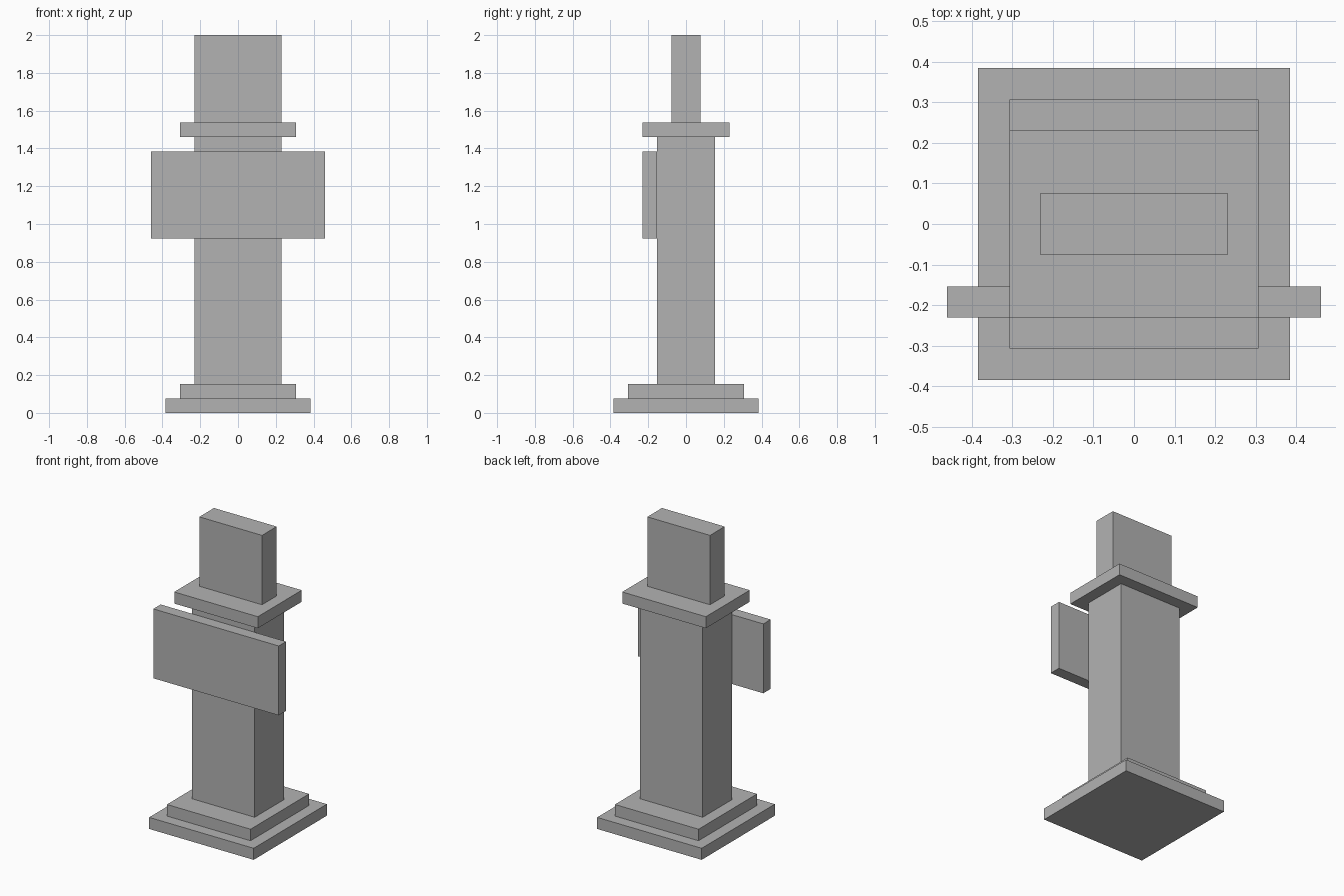
import bpy
import bmesh
from mathutils import Matrix, Vector

default_cube = bpy.data.objects.get("Cube")
if default_cube:
    bpy.data.objects.remove(default_cube, do_unlink=True)

# One stone colour for every part
stone = bpy.data.materials.new("stone grey")
stone.use_nodes = True
grey = (0.45, 0.45, 0.45, 1)
stone.diffuse_color = grey
stone.node_tree.nodes["Principled BSDF"].inputs["Base Color"].default_value = grey

# The whole monument is laid out on a grid, 26 units tall
UNIT = 2 / 26


def block(name, width, depth, bottom, top, y=0):
    """Box centred on x = 0, sized in grid units."""
    size = Vector((width, depth, top - bottom)) * UNIT
    centre = Vector((0, y, (bottom + top) / 2)) * UNIT
    bm = bmesh.new()
    bmesh.ops.create_cube(bm, size=1, matrix=Matrix.Translation(centre) @ Matrix.Diagonal(size.to_4d()))
    mesh = bpy.data.meshes.new(name)
    bm.to_mesh(mesh)
    bm.free()
    mesh.materials.append(stone)
    obj = bpy.data.objects.new(name, mesh)
    bpy.context.collection.objects.link(obj)
    return obj


# Stepped foot
block("base_plinth", 10, 10, 0, 1)
block("base_step", 8, 8, 1, 2)

# Pillar with its cap and upper slab
block("pillar_shaft", 6, 4, 2, 19)
block("pillar_cap", 8, 6, 19, 20)
block("top_slab", 6, 2, 20, 26)

# Wide board on the front of the pillar
block("front_board", 12, 1, 12, 18, y=-2.5)
